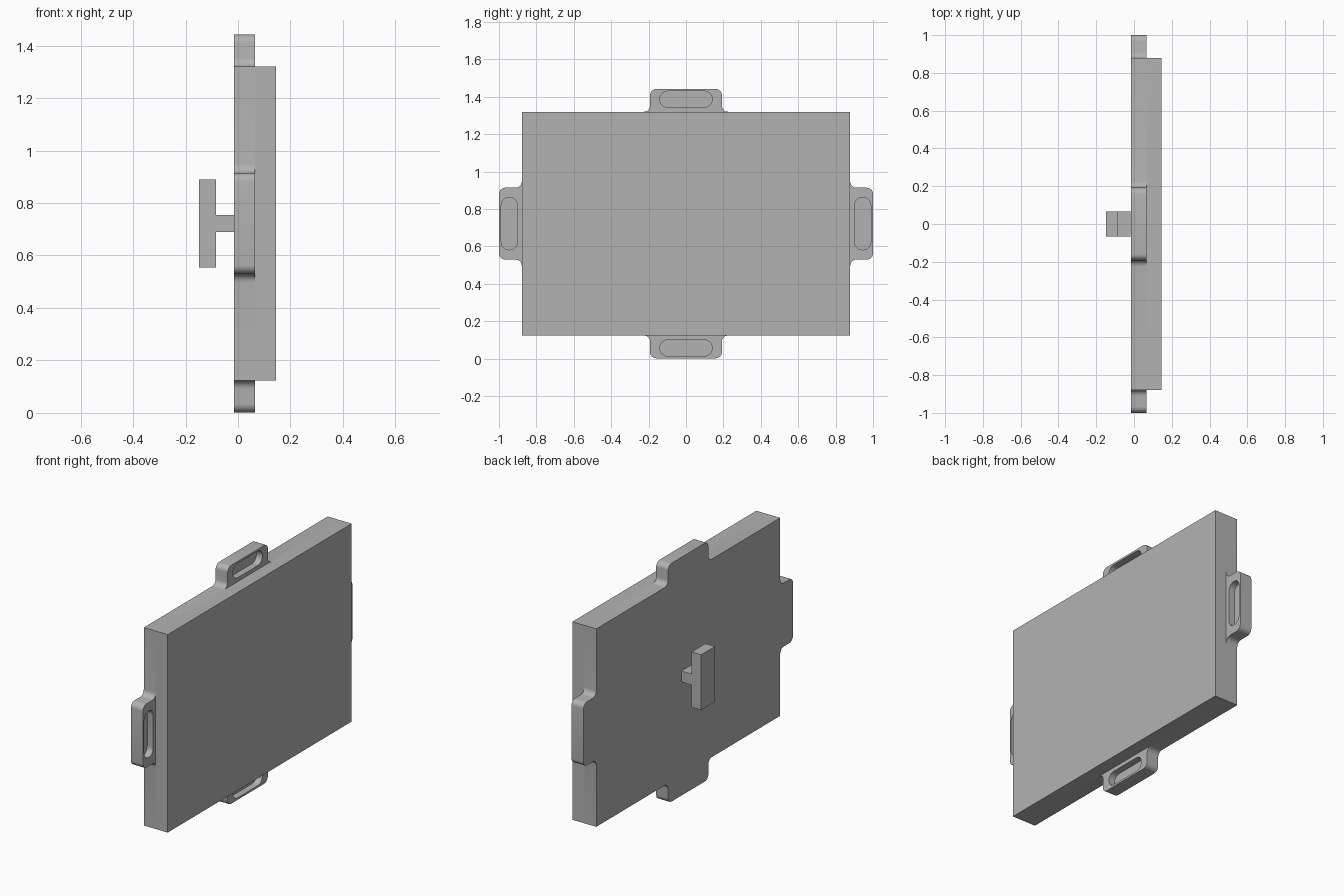
import bpy, bmesh
from mathutils import Vector

cube = bpy.data.objects.get("Cube")
if cube:
    bpy.data.objects.remove(cube)

MID = 0.722                    # height of the centre
HALF_Y, HALF_Z = 0.878, 0.598  # half size of the panel
TAB, REACH = 0.192, 0.122      # half width and projection of a tab
BACK, SEAM, FACE = -0.015, 0.065, 0.145

grey = bpy.data.materials.new("light grey")
grey.use_nodes = True
grey.diffuse_color = (0.45, 0.45, 0.45, 1)
grey.node_tree.nodes["Principled BSDF"].inputs["Base Color"].default_value = grey.diffuse_color


def slab(name, outline, x0, x1, rounded=(), radius=0.0, segments=6):
    """Extrude a (y, z) outline along x, rounding the listed corners first."""
    bm = bmesh.new()
    verts = [bm.verts.new((x0, y, MID + z)) for y, z in outline]
    bm.faces.new(verts)
    if rounded:
        bmesh.ops.bevel(bm, geom=[verts[i] for i in rounded], offset=radius,
                        segments=segments, profile=0.5, affect='VERTICES')
        bmesh.ops.remove_doubles(bm, verts=bm.verts, dist=1e-4)
    out = bmesh.ops.extrude_face_region(bm, geom=list(bm.faces))
    moved = [g for g in out["geom"] if isinstance(g, bmesh.types.BMVert)]
    bmesh.ops.translate(bm, verts=moved, vec=Vector((x1 - x0, 0, 0)))
    bmesh.ops.recalc_face_normals(bm, faces=bm.faces)
    mesh = bpy.data.meshes.new(name)
    bm.to_mesh(mesh)
    bm.free()
    mesh.materials.append(grey)
    obj = bpy.data.objects.new(name, mesh)
    bpy.context.collection.objects.link(obj)
    return obj


def rect(hy, hz, cy=0.0, cz=0.0):
    return [(cy - hy, cz - hz), (cy + hy, cz - hz), (cy + hy, cz + hz), (cy - hy, cz + hz)]


# Back plate outline: each side runs corner, then a tab in its middle
outline, rounded = [], []
for (ny, nz), edge, span in [((0, -1), HALF_Z, HALF_Y), ((1, 0), HALF_Y, HALF_Z),
                             ((0, 1), HALF_Z, HALF_Y), ((-1, 0), HALF_Y, HALF_Z)]:
    ty, tz = -nz, ny
    start = len(outline)
    for along, out in [(-span, 0), (-TAB, 0), (-TAB, REACH), (TAB, REACH), (TAB, 0)]:
        d = edge + out
        outline.append((ny * d + ty * along, nz * d + tz * along))
    rounded += range(start + 1, start + 5)
plate = slab("back_plate", outline, BACK, SEAM, rounded, 0.033)

# Blind grip slots in the tabs
SLOT_LEN, SLOT_R = 0.14, 0.043
cutters = []
for sign in (-1, 1):
    cutters.append(slab("slot_cutter", rect(SLOT_LEN, SLOT_R, 0, sign * (HALF_Z + 0.067)),
                        SEAM - 0.04, SEAM + 0.02, range(4), SLOT_R - 0.001, 8))
    cutters.append(slab("slot_cutter", rect(SLOT_R, SLOT_LEN, sign * (HALF_Y + 0.067), 0),
                        SEAM - 0.04, SEAM + 0.02, range(4), SLOT_R - 0.001, 8))
bpy.context.view_layer.objects.active = plate
for cutter in cutters:
    cutter.hide_render = True
    mod = plate.modifiers.new("slot", 'BOOLEAN')
    mod.operation, mod.solver, mod.object = 'DIFFERENCE', 'EXACT', cutter
    bpy.ops.object.modifier_apply(modifier=mod.name)
    bpy.data.objects.remove(cutter)

bpy.ops.object.select_all(action='DESELECT')
plate.select_set(True)
bpy.ops.object.shade_smooth_by_angle(angle=0.6)

# Front panel
slab("front_panel", rect(HALF_Y, HALF_Z), SEAM, FACE)

# T-shaped knob on the back
slab("knob_stem", rect(0.066, 0.033), -0.084, BACK)
slab("knob_bar", rect(0.066, 0.167), -0.148, -0.084)
